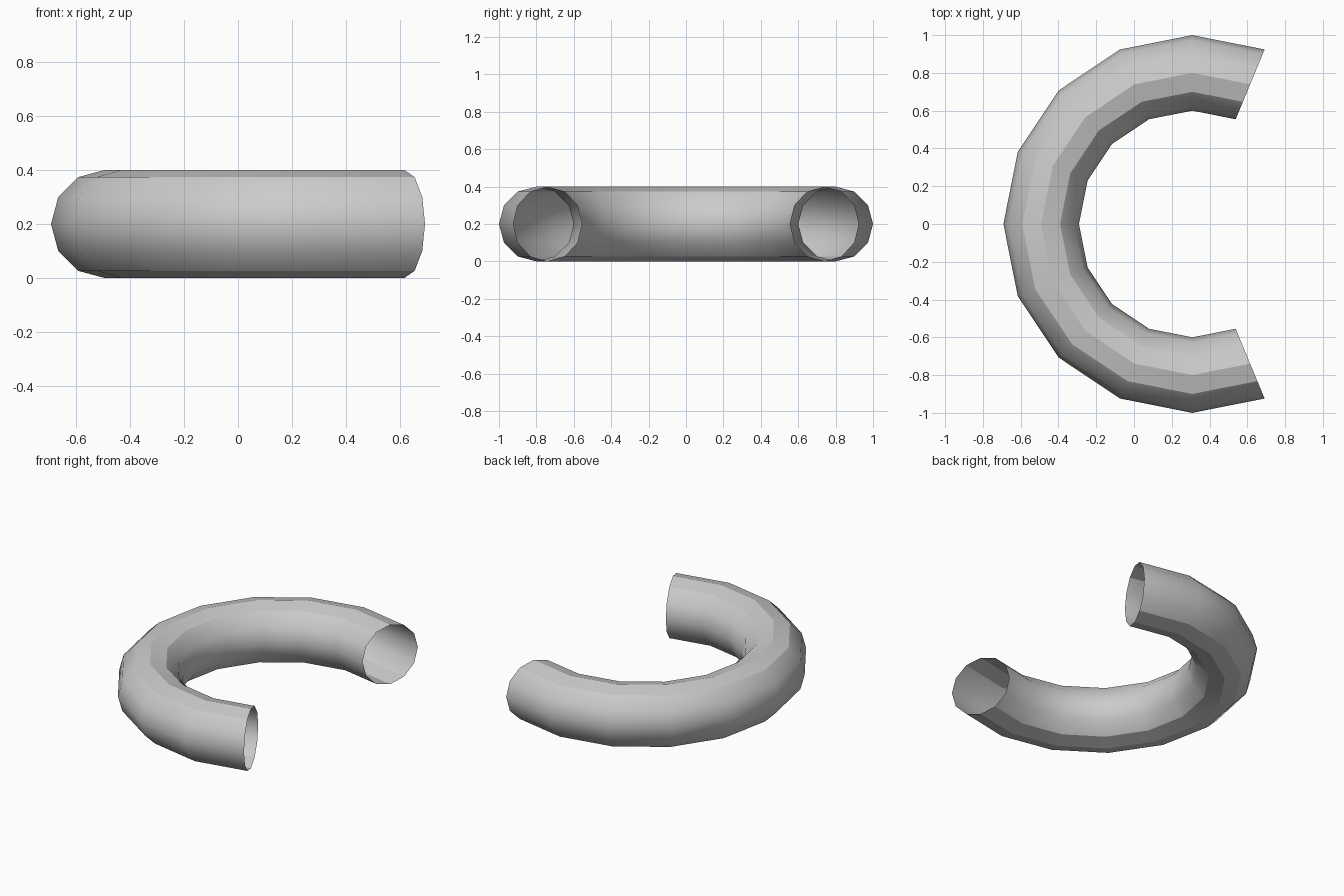
import bpy, bmesh
from math import sin, cos, radians

if "Cube" in bpy.data.objects:
    bpy.data.objects.remove(bpy.data.objects["Cube"])

MAJOR, MINOR = 0.8, 0.2
SIDES = 12
STEP = 22.5
CX = (1 - cos(radians(67.5))) / 2   # centres the bend on x = 0

# Curved pipe: 12-sided ring swept from 67.5 to 292.5 degrees, open ends
bm = bmesh.new()
rings = []
for i in range(11):
    a = radians(67.5 + STEP * i)
    ring = []
    for j in range(SIDES):
        b = radians(360 / SIDES * j)
        r = MAJOR + MINOR * cos(b)
        ring.append(bm.verts.new((CX + r * cos(a), r * sin(a), MINOR + MINOR * sin(b))))
    rings.append(ring)
for r0, r1 in zip(rings, rings[1:]):
    for j in range(SIDES):
        k = (j + 1) % SIDES
        bm.faces.new((r0[j], r1[j], r1[k], r0[k]))

mesh = bpy.data.meshes.new("curved_pipe")
bm.to_mesh(mesh)
bm.free()
pipe = bpy.data.objects.new("curved_pipe", mesh)
bpy.context.collection.objects.link(pipe)

# Smooth around the sides, crisp ridges on top and bottom
bpy.context.view_layer.objects.active = pipe
pipe.select_set(True)
bpy.ops.object.shade_smooth_by_angle(angle=radians(30))
